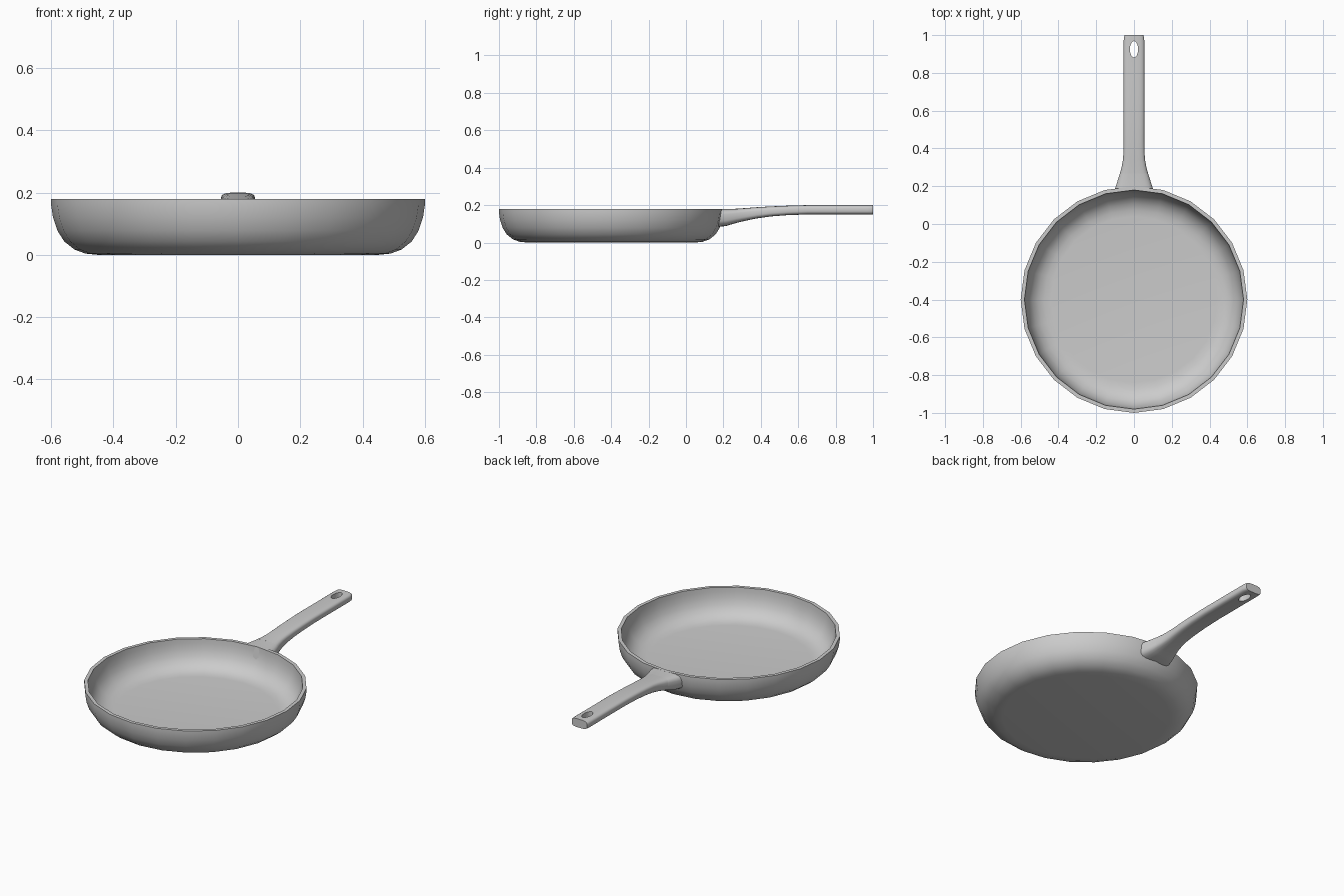
import bpy, bmesh
from math import sin, cos, pi, radians, copysign

if "Cube" in bpy.data.objects:
    bpy.data.objects.remove(bpy.data.objects["Cube"])


def finish(name, bm, angle=40):
    bmesh.ops.recalc_face_normals(bm, faces=bm.faces)
    me = bpy.data.meshes.new(name)
    bm.to_mesh(me)
    bm.free()
    ob = bpy.data.objects.new(name, me)
    bpy.context.collection.objects.link(ob)
    bpy.ops.object.select_all(action='DESELECT')
    ob.select_set(True)
    bpy.context.view_layer.objects.active = ob
    bpy.ops.object.shade_smooth_by_angle(angle=radians(angle))
    return ob


def loft(bm, rings):
    # Bridge successive vertex loops and cap both ends
    loops = [[bm.verts.new(p) for p in ring] for ring in rings]
    n = len(loops[0])
    for a, b in zip(loops, loops[1:]):
        for i in range(n):
            j = (i + 1) % n
            bm.faces.new((a[i], a[j], b[j], b[i]))
    bm.faces.new(loops[0])
    bm.faces.new(loops[-1])


# Pan body: 24-sided revolved profile (radius, height), outside then inside
profile = [(0.45, 0.0), (0.49, 0.004), (0.525, 0.017), (0.558, 0.043),
           (0.58, 0.078), (0.594, 0.12), (0.6, 0.16), (0.6, 0.18),
           (0.58, 0.18), (0.578, 0.155), (0.572, 0.122), (0.559, 0.086),
           (0.538, 0.056), (0.508, 0.034), (0.475, 0.023), (0.44, 0.02)]
SIDES = 24
bm = bmesh.new()
loft(bm, [[(r * cos(2 * pi * i / SIDES), r * sin(2 * pi * i / SIDES) - 0.4, z)
           for i in range(SIDES)] for r, z in profile])
finish("pan_body", bm)


# Handle parts: rounded cross-sections (y, half width, bottom, top)
def section(y, w, lo, hi, n=20, power=0.55):
    ring = []
    for i in range(n):
        a = 2 * pi * (i + 0.5) / n
        c, s = cos(a), sin(a)
        ring.append((w * copysign(abs(c) ** power, c), y,
                     (lo + hi) / 2 + (hi - lo) / 2 * copysign(abs(s) ** power, s)))
    return ring


# Collar: flared bracket whose inner end follows the pan wall
bm = bmesh.new()
inner = [(x, 0.183 - 0.8 * x * x - max(0, 0.12 - z) * 0.5, z)
         for x, y, z in section(0, 0.105, 0.082, 0.18)]
loft(bm, [inner, section(0.215, 0.092, 0.088, 0.18), section(0.24, 0.084, 0.096, 0.18),
          section(0.272, 0.074, 0.105, 0.181)])
finish("handle_collar", bm)

# Grip: curves up and levels out
bm = bmesh.new()
loft(bm, [section(*s) for s in [
    (0.268, 0.075, 0.104, 0.181), (0.30, 0.066, 0.112, 0.183),
    (0.34, 0.059, 0.121, 0.186), (0.38, 0.056, 0.129, 0.189),
    (0.45, 0.055, 0.139, 0.193), (0.54, 0.055, 0.146, 0.197),
    (0.65, 0.055, 0.15, 0.2), (0.80, 0.055, 0.15, 0.2),
    (0.97, 0.055, 0.15, 0.2), (0.99, 0.053, 0.15, 0.2), (1.0, 0.05, 0.15, 0.2)]])
grip = finish("handle_grip", bm)

# Oval hanging hole
bpy.ops.mesh.primitive_cylinder_add(vertices=24, radius=1, depth=0.3,
                                    location=(0, 0.925, 0.175))
cutter = bpy.context.object
cutter.name = "hole_cutter"
cutter.scale = (0.022, 0.043, 1)
cutter.hide_render = True
cutter.display_type = 'WIRE'
mod = grip.modifiers.new("hanging_hole", 'BOOLEAN')
mod.object = cutter
mod.operation = 'DIFFERENCE'
mod.solver = 'EXACT'
bpy.context.view_layer.objects.active = grip
bpy.ops.object.modifier_apply(modifier=mod.name)
bpy.data.objects.remove(cutter)
